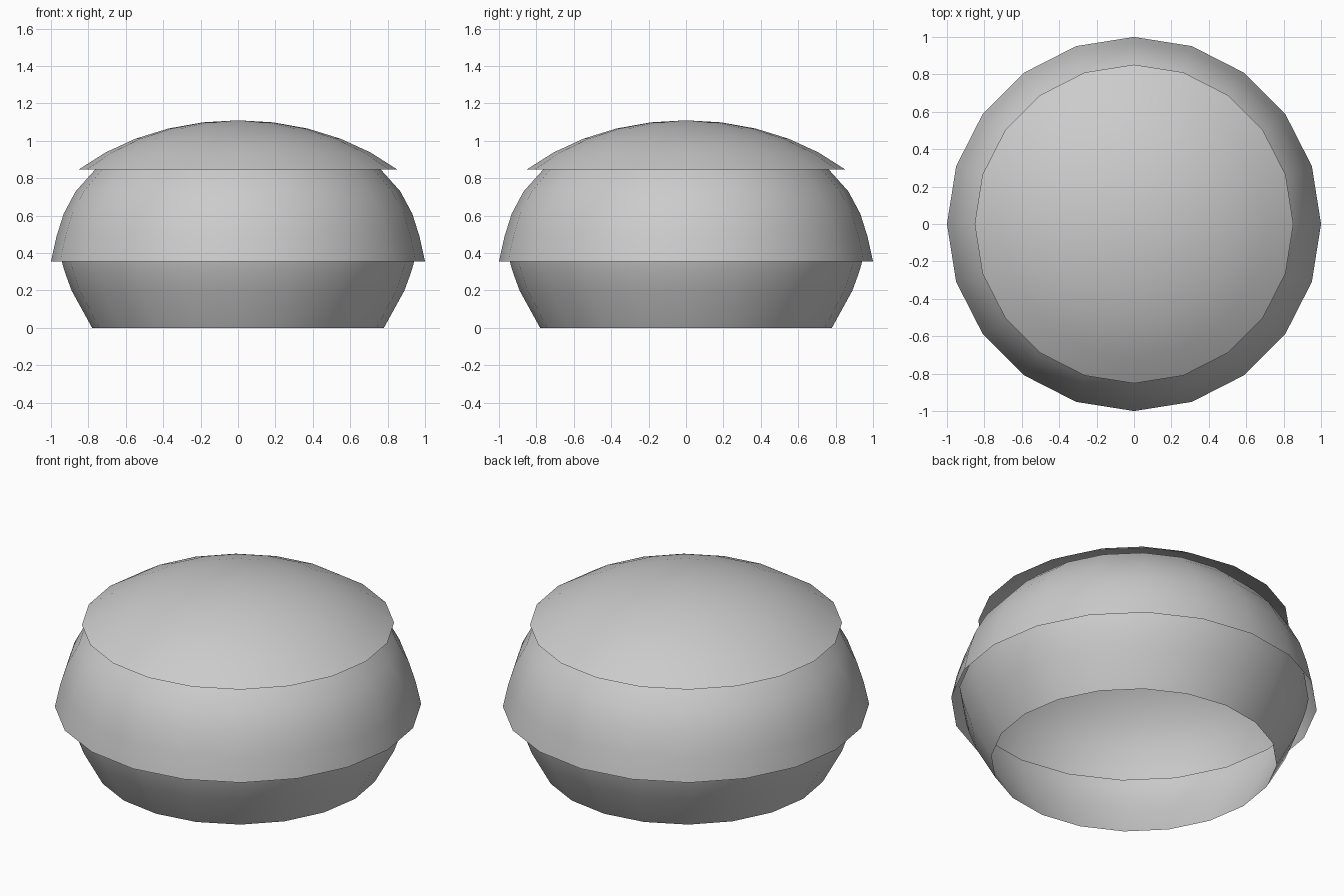
import bpy, bmesh
from math import sin, cos, tau, radians

if "Cube" in bpy.data.objects:
    bpy.data.objects.remove(bpy.data.objects["Cube"])

SIDES = 20

def shell(name, profile):
    """Open, smooth-shaded surface of revolution; a zero radius makes a pole."""
    bm = bmesh.new()
    rings = []
    for r, z in profile:
        n = SIDES if r > 0 else 1
        rings.append([bm.verts.new((r * cos(tau * i / SIDES), r * sin(tau * i / SIDES), z))
                      for i in range(n)])
    for low, high in zip(rings, rings[1:]):
        for i in range(SIDES):
            j = (i + 1) % SIDES
            if len(high) == 1:
                bm.faces.new((low[i], low[j], high[0]))
            else:
                bm.faces.new((low[i], low[j], high[j], high[i]))
    for f in bm.faces:
        f.smooth = True
    mesh = bpy.data.meshes.new(name)
    bm.to_mesh(mesh)
    bm.free()
    ob = bpy.data.objects.new(name, mesh)
    bpy.context.collection.objects.link(ob)
    return ob

# Lower bowl wall, open at both ends and tucked under the middle shell
shell("lower_shell", [(0.78, 0), (0.89, 0.2), (0.928, 0.305), (0.942, 0.355), (0.955, 0.425)])

# Middle band, overhanging the lower wall and tucked under the cap
shell("middle_shell", [(1.0, 0.355), (0.97, 0.49), (0.932, 0.61), (0.868, 0.73),
                       (0.765, 0.845), (0.69, 0.91)])

# Domed cap: flattened sphere segment in nine-degree steps
shell("top_cap", [(1.205 * sin(radians(a)), 0.21 + 0.9 * cos(radians(a)))
                  for a in (45, 36, 27, 18, 9, 0)])
